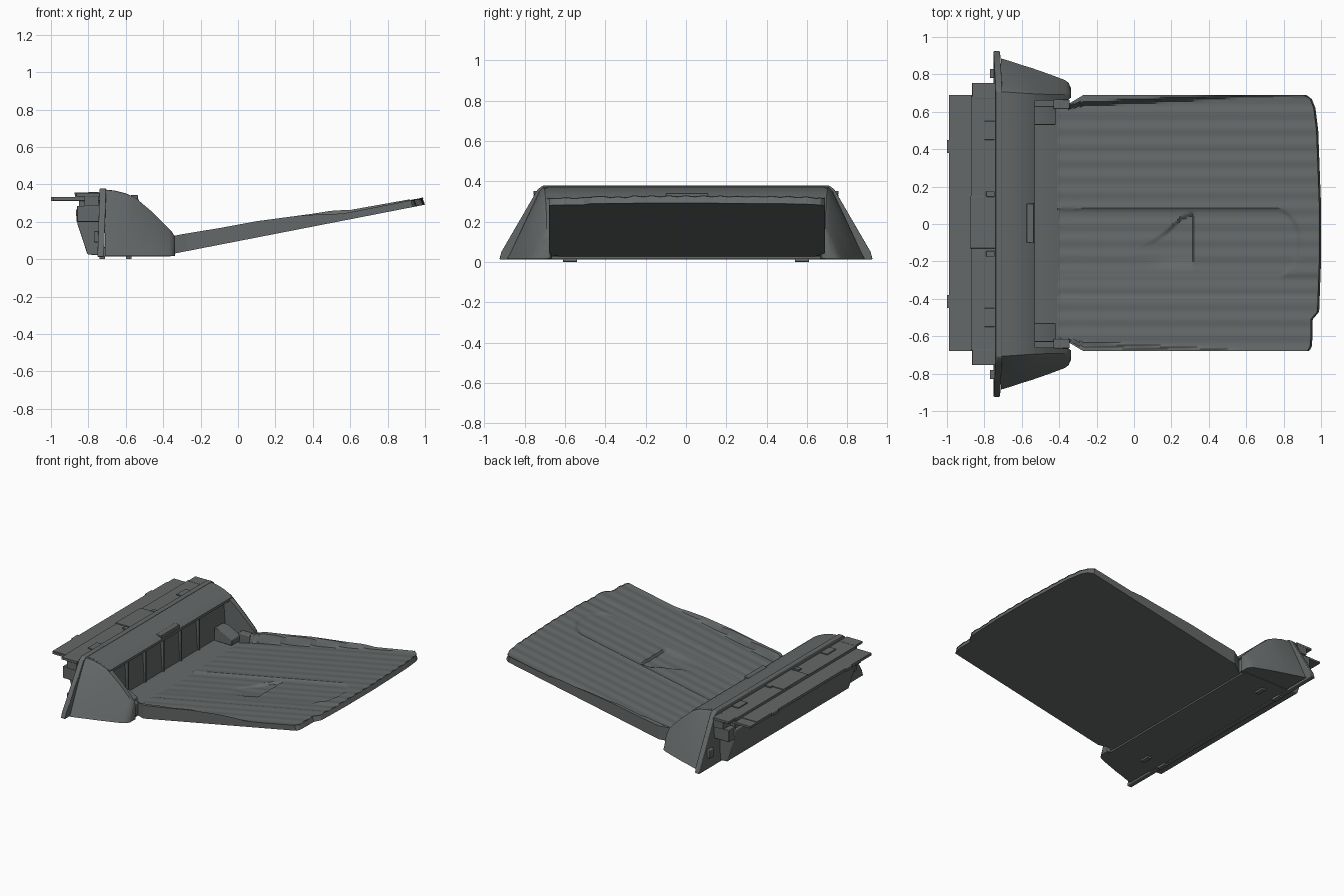
import bpy, bmesh, math

if "Cube" in bpy.data.objects:
    bpy.data.objects.remove(bpy.data.objects["Cube"])

def material(name, c):
    m = bpy.data.materials.new(name)
    m.diffuse_color = (*c, 1)
    m.use_nodes = True
    m.node_tree.nodes["Principled BSDF"].inputs["Base Color"].default_value = m.diffuse_color
    return m

GREY = material("dark grey plastic", (0.13, 0.14, 0.14))

def finish(name, bm, bevel=0, angle=30):
    bmesh.ops.recalc_face_normals(bm, faces=bm.faces)
    me = bpy.data.meshes.new(name)
    bm.to_mesh(me)
    bm.free()
    ob = bpy.data.objects.new(name, me)
    bpy.context.collection.objects.link(ob)
    me.materials.append(GREY)
    if bevel:
        b = ob.modifiers.new("bevel", 'BEVEL')
        b.width, b.segments, b.limit_method = bevel, 3, 'ANGLE'
    bpy.ops.object.select_all(action='DESELECT')
    ob.select_set(True)
    bpy.context.view_layer.objects.active = ob
    bpy.ops.object.shade_smooth_by_angle(angle=math.radians(angle))
    return ob

def loft(name, rings, bevel=0):
    """Skin a list of equal-length closed rings and cap both ends."""
    bm = bmesh.new()
    vs = [[bm.verts.new(p) for p in r] for r in rings]
    n = len(vs[0])
    for a, b in zip(vs, vs[1:]):
        for i in range(n):
            bm.faces.new((a[i], a[(i + 1) % n], b[(i + 1) % n], b[i]))
    bm.faces.new(vs[0])
    bm.faces.new(vs[-1])
    return finish(name, bm, bevel)

def extrude_y(name, prof, y0, y1, bevel=0):
    return loft(name, [[(x, y, z) for x, z in prof] for y in (y0, y1)], bevel)

def box(name, x0, x1, y0, y1, z0, z1, bevel=0):
    return extrude_y(name, [(x0, z0), (x1, z0), (x1, z1), (x0, z1)], y0, y1, bevel)

def lerp_table(t, x):
    for (x0, a), (x1, b) in zip(t, t[1:]):
        if x <= x1:
            return a + (b - a) * max(0, (x - x0) / (x1 - x0))
    return t[-1][1]

def step(a, b, v):
    t = min(1, max(0, (v - a) / (b - a)))
    return t * t * (3 - 2 * t)

# Tray: sloping sheet with side rims, long ribs, a recess and a finger pocket
END = [(-.68, .935), (-.66, .95), (-.6, .955), (-.51, .955), (-.47, .99), (-.2, 1.0),
       (.1, 1.0), (.5, .985), (.62, .97), (.67, .95), (.69, .92)]
RIM = [(-.34, .125), (-.29, .135), (-.1, .166), (.1, .203), (.4, .243), (.95, .332)]
CURVE = [(0, -.13), (.1, -.085), (.18, -.03), (.25, .04), (.32, .065)]

def under(x):
    return .03 + .195 * (x + .34)

def tray_top(x, y):
    z = under(x) + .036 + .002 * math.cos(y * 2 * math.pi / .085)
    end = .87 - .1 * (abs(y + .1) / .18) ** 3
    z -= .008 * step(-.285, -.27, y) * (1 - step(.07, .085, y)) * (1 - step(end, end + .02, x))
    z -= .004 * step(-.39, -.38, y) * (1 - step(-.285, -.275, y))
    if x > 0:
        c = lerp_table(CURVE, x)
        z -= .016 * step(0, .25, x) * (1 - step(.315, .322, x)) * step(-.25, -.17, y) * (1 - step(c - .02, c, y))
    inner = lerp_table([(-.4, .59), (-.3, .63), (.45, .668), (.6, .68)], x)
    w = step(inner, inner + .02, abs(y))
    if x > -.35 and x < .93:
        z += w * max(0, lerp_table(RIM, x) - z)
    return z

bm = bmesh.new()
NU, NV = 160, 120
top, bot = [], []
for i in range(NU + 1):
    ra, rb = [], []
    for j in range(NV + 1):
        y = -.68 + 1.37 * j / NV
        x = -.41 + (lerp_table(END, y) + .41) * i / NU
        w = lerp_table([(-.41, .885), (-.35, .93), (-.27, 1)], x)
        y *= w
        ra.append(bm.verts.new((x - (.015 if i == NU else 0), y, tray_top(x, y))))
        rb.append(bm.verts.new((x, y, under(x))))
    top.append(ra)
    bot.append(rb)
for g in (top, bot):
    for i in range(NU):
        for j in range(NV):
            bm.faces.new((g[i][j], g[i + 1][j], g[i + 1][j + 1], g[i][j + 1]))
for i in range(NU):
    for j in (0, NV):
        bm.faces.new((top[i][j], top[i + 1][j], bot[i + 1][j], bot[i][j]))
for j in range(NV):
    for i in (0, NU):
        bm.faces.new((top[i][j], top[i][j + 1], bot[i][j + 1], bot[i][j]))
finish("tray", bm)

# Housing: trapezoid flange, hood, floor and inner wall
loft("flange", [[(x + s, y, z) for y, z, s in
     ((-.925, .012, -.012), (.925, .012, -.012), (.915, .05, -.01), (.735, .36, 0), (.71, .378, 0),
      (-.71, .378, 0), (-.735, .36, 0), (-.915, .05, -.01))] for x in (-.74, -.705)], .005)
extrude_y("hood", [(-.71, .372), (-.66, .367), (-.6, .352), (-.55, .33), (-.53, .318),
                   (-.53, .3), (-.6, .3), (-.71, .32)], -.69, .69)
extrude_y("inner_wall", [(-.71, .31), (-.575, .305), (-.56, .06), (-.71, .06)], -.68, .68)
extrude_y("floor", [(-.72, .015), (-.36, .015), (-.36, .028), (-.41, .05), (-.57, .065), (-.72, .065)], -.69, .69)
box("hood_tab", -.575, -.535, -.1, .11, .31, .342, .004)
for i, y in enumerate((-.45, -.25, -.05, .15, .35)):
    box("wall_rib", -.575, -.55, y - .006, y + .006, .06, .3)

# Sections of the side cheeks: x, inner y, bottom outer y, top outer y, height
CHEEK = [(-.71, .66, .885, .715, .37), (-.66, .66, .87, .712, .366), (-.6, .66, .85, .708, .351),
         (-.55, .66, .835, .705, .33), (-.45, .66, .80, .70, .245), (-.37, .665, .77, .70, .165),
         (-.35, .667, .755, .70, .142), (-.338, .675, .73, .695, .12)]
for s in (-1, 1):
    loft("side_cheek", [[(x, s * a, .018), (x, s * b, .018), (x, s * (b * .985), .04),
         (x, s * (t + .012), h - .02), (x, s * (t - .008), h), (x, s * a, h)]
         for x, a, b, t, h in CHEEK])
    # Hinge blocks beside the tray and corner stops
    a, b = sorted((s * .615, s * .665))
    box("hinge_block", -.43, -.345, a, b, .03, .12, .006)
    a, b = sorted((s * .53, s * .63))
    extrude_y("corner_stop", [(-.56, .06), (-.42, .06), (-.42, .1), (-.52, .15), (-.56, .15)], a, b, .004)
    # Feet under the housing
    a, b = sorted((s * .54, s * .61))
    box("foot", -.74, -.71, a, b, 0, .02)
    box("foot", -.6, -.57, a, b, .002, .02)
    # Rear side brackets, pegs and screw bosses
    a, b = sorted((s * .67, s * .755))
    box("rear_bracket", -.865, -.74, a, b, .335, .352, .003)
    box("rear_bracket_lower", -.86, -.74, a, s * .745 if s > 0 else b, .2, .285, .004) if s > 0 else \
        box("rear_bracket_lower", -.86, -.74, -.745, b, .2, .285, .004)
    box("bracket_web", -.82, -.745, a, b, .285, .335)
    a, b = sorted((s * .78, s * .83))
    box("flange_boss", -.77, -.74, a, b, .09, .15, .005)
    # Clips on top of the rear shelf
    a, b = sorted((s * .45, s * .55))
    box("shelf_clip", -.8, -.745, a, b, .35, .358, .002)
    a, b = sorted((s * .145, s * .175))
    box("small_clip", -.79, -.745, a, b, .35, .36, .002)
    a, b = sorted((s * .38, s * .45))
    box("shelf_edge_tab", -1, -.985, a, b, .312, .332)

# Rear box, shelf plate and its raised strips
extrude_y("rear_box", [(-.868, .265), (-.862, .2), (-.805, .025), (-.73, .02), (-.73, .27)], -.685, .685, .006)
box("rear_box_ledge", -.85, -.73, -.66, .66, .265, .32)
box("shelf_plate", -.99, -.73, -.68, .69, .312, .328, .002)
box("shelf_strip", -.99, -.87, -.675, .615, .326, .332)
box("shelf_step", -.872, -.73, -.675, .685, .326, .35, .003)
box("shelf_centre_plate", -.875, -.735, -.13, .15, .345, .356, .002)
